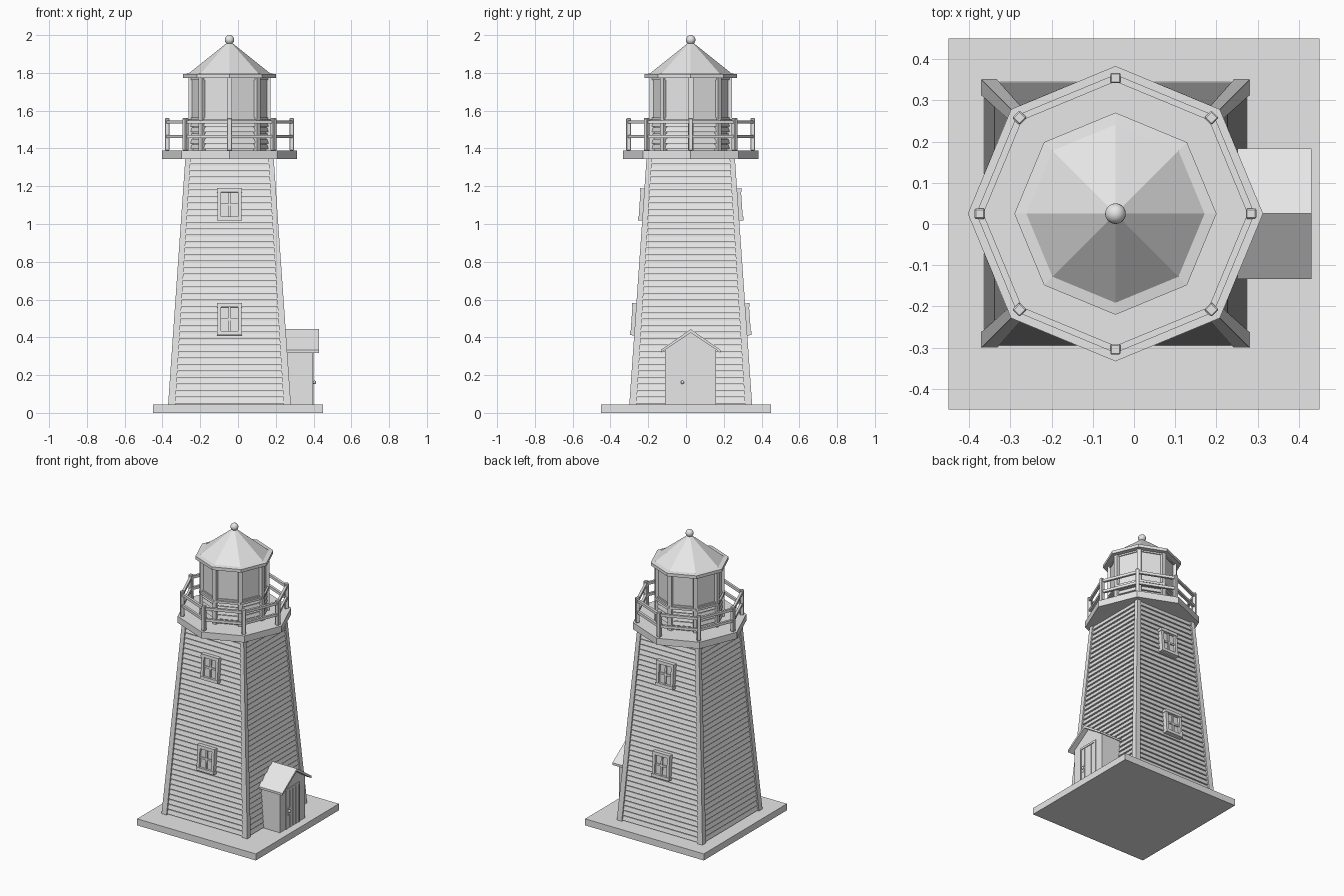
import bpy, bmesh, math
from mathutils import Matrix, Vector

if "Cube" in bpy.data.objects:
    bpy.data.objects.remove(bpy.data.objects["Cube"])

CX, CY = -0.045, 0.025            # tower axis
Z0, Z1 = 0.045, 1.345             # tower foot and top
H0, H1 = 0.325, 0.234             # tower half widths
TILT = math.atan((H0 - H1) / (Z1 - Z0))

grey = bpy.data.materials.new("plain_grey")
grey.diffuse_color = (0.8, 0.8, 0.8, 1)
grey.use_nodes = True
grey.node_tree.nodes["Principled BSDF"].inputs["Base Color"].default_value = grey.diffuse_color


def half(z):
    return H0 + (H1 - H0) * (z - Z0) / (Z1 - Z0)


def finish(name, bm):
    bmesh.ops.recalc_face_normals(bm, faces=bm.faces)
    me = bpy.data.meshes.new(name)
    bm.to_mesh(me)
    bm.free()
    me.materials.append(grey)
    ob = bpy.data.objects.new(name, me)
    bpy.context.collection.objects.link(ob)
    return ob


def loft(name, rings):
    """Skin a stack of equal rings and cap both ends."""
    bm = bmesh.new()
    vs = [[bm.verts.new(p) for p in r] for r in rings]
    n = len(vs[0])
    for a, b in zip(vs, vs[1:]):
        for i in range(n):
            j = (i + 1) % n
            bm.faces.new((a[i], a[j], b[j], b[i]))
    bm.faces.new(vs[0][::-1])
    bm.faces.new(vs[-1])
    return finish(name, bm)


def lathe(name, profile, n, rot=0.0):
    """Regular n-sided solid round the tower axis, profile of (radius, z)."""
    return loft(name, [[(CX + r * math.cos(rot + math.tau * i / n),
                         CY + r * math.sin(rot + math.tau * i / n), z)
                        for i in range(n)] for r, z in profile])


def box(name, x, y, z, m=Matrix()):
    """Box from (min, max) pairs, optionally transformed."""
    rings = [[m @ Vector((px, py, pz)) for px, py in
              ((x[0], y[0]), (x[1], y[0]), (x[1], y[1]), (x[0], y[1]))] for pz in z]
    return loft(name, rings)


def on_axis(angle):
    return Matrix.Translation((CX, CY, 0)) @ Matrix.Rotation(angle, 4, 'Z')


def siding(radius, z0, z1, count, lip, gap=0.006):
    """Stepped clapboard profile."""
    prof, p = [], (z1 - z0) / count
    for i in range(count):
        a, b = z0 + i * p, z0 + (i + 1) * p
        prof += [(radius(a) - lip, a), (radius(a) - lip, a + gap),
                 (radius(a), a + gap), (radius(b) - lip * 0.5, b)]
    return prof


# Ground slab
box("base_slab", (-0.45, 0.45), (-0.45, 0.45), (0, Z0))

# Tower: clapboard walls and corner boards
R2 = math.sqrt(2)
lathe("tower_siding", siding(lambda z: (half(z) - 0.006) * R2, Z0, Z1, 38, 0.016),
      4, math.pi / 4)
for sx in (-1, 1):
    for sy in (-1, 1):
        rings = []
        for z, w in ((Z0, 0.038), (Z1, 0.028)):
            o, i = half(z), half(z) - w
            rings.append([(CX + sx * a, CY + sy * b, z)
                          for a, b in ((i, i), (o, i), (o, o), (i, o))])
        loft("corner_board", rings)

# Windows, front and back, leaning with the wall
for side in (0, math.pi):
    for zc in (0.495, 1.103):
        m = (on_axis(side) @ Matrix.Translation((0, -half(zc), zc))
             @ Matrix.Rotation(-TILT, 4, 'X'))
        box("window_pane", (-0.055, 0.055), (-0.004, 0.03), (-0.075, 0.075), m)
        for s in (-1, 1):
            xs = sorted((s * 0.045, s * 0.064))
            zs = sorted((s * 0.064, s * 0.085))
            box("window_jamb", xs, (-0.020, 0.03), (-0.084, 0.084), m)
            box("window_rail", (-0.067, 0.067), (-0.023, 0.03), zs, m)
        box("window_mullion", (-0.006, 0.006), (-0.013, 0.01), (-0.065, 0.065), m)
        box("window_crossbar", (-0.046, 0.046), (-0.012, 0.01), (-0.006, 0.006), m)

# Gallery deck
lathe("gallery_deck", [(0.358, Z1), (0.358, 1.39)], 8)

# Gallery railing
EIGHTH = math.tau / 8
PR = 0.329
apo, edge = PR * math.cos(EIGHTH / 2), PR * math.sin(EIGHTH / 2)
for k in range(8):
    m = on_axis(k * EIGHTH)
    post = box("railing_post", (PR - 0.0125, PR + 0.0125), (-0.0125, 0.0125), (1.39, 1.56), m)
    mod = post.modifiers.new("soft_edge", 'BEVEL')
    mod.width = 0.003
    mm = on_axis((k + 0.5) * EIGHTH)
    for z in (1.54, 1.463):
        box("railing_rail", (apo - 0.008, apo + 0.008), (-edge, edge),
            (z - 0.009, z + 0.009), mm)

# Lantern room: clapboard parapet, sill, glazing, posts, head
lathe("lantern_parapet", siding(lambda z: 0.212, 1.39, 1.54, 5, 0.014), 8)
lathe("lantern_sill", [(0.222, 1.538), (0.222, 1.553)], 8)
lathe("lantern_glass", [(0.203, 1.553), (0.203, 1.775)], 8)
LR = 0.206
la, le = LR * math.cos(EIGHTH / 2), LR * math.sin(EIGHTH / 2)
for k in range(8):
    box("lantern_post", (0.19, 0.218), (-0.0135, 0.0135), (1.39, 1.775), on_axis(k * EIGHTH))
    mm = on_axis((k + 0.5) * EIGHTH)
    for z in ((1.553, 1.563), (1.762, 1.775)):
        box("glass_bead", (la - 0.02, la + 0.004), (-le, le), z, mm)

# Roof: eave plate, eight-sided cone and ball finial
lathe("lantern_roof", [(0.245, 1.772), (0.245, 1.793), (0.216, 1.797), (0.016, 1.957)], 8)
bm = bmesh.new()
bmesh.ops.create_uvsphere(bm, u_segments=20, v_segments=12, radius=0.025,
                          matrix=Matrix.Translation((CX, CY, 1.975)))
for f in bm.faces:
    f.smooth = True
finish("roof_ball", bm)

# Entrance porch: gabled walls and pitched roof, extruded along x
def extrude_x(name, section, x0, x1):
    return loft(name, [[(x, CY + y, z) for y, z in section] for x in (x0, x1)])


extrude_x("porch_walls", [(-0.135, Z0), (0.135, Z0), (0.135, 0.335), (0, 0.428),
                          (-0.135, 0.335)], 0.18, 0.395)
for s in (-1, 1):
    extrude_x("porch_roof", [(0, 0.443), (s * 0.158, 0.333), (s * 0.158, 0.318),
                             (0, 0.425)], 0.22, 0.43)

# Porch door: frame, planks, latch
DX = 0.395
for s in (-1, 1):
    box("door_jamb", (DX - 0.02, DX + 0.006),
        sorted((CY + s * 0.064, CY + s * 0.076)), (Z0, 0.318))
box("door_head", (DX - 0.02, DX + 0.006), (CY - 0.064, CY + 0.064), (0.304, 0.318))
for i in range(4):
    y = CY - 0.064 + i * 0.032
    box("door_plank", (DX - 0.02, DX + 0.003), (y + 0.002, y + 0.030), (Z0, 0.302))
box("door_latch_plate", (DX, DX + 0.006), (CY - 0.052, CY - 0.036), (0.135, 0.185))
bm = bmesh.new()
bmesh.ops.create_uvsphere(bm, u_segments=12, v_segments=8, radius=0.009,
                          matrix=Matrix.Translation((DX + 0.01, CY - 0.044, 0.162)))
for f in bm.faces:
    f.smooth = True
finish("door_knob", bm)
